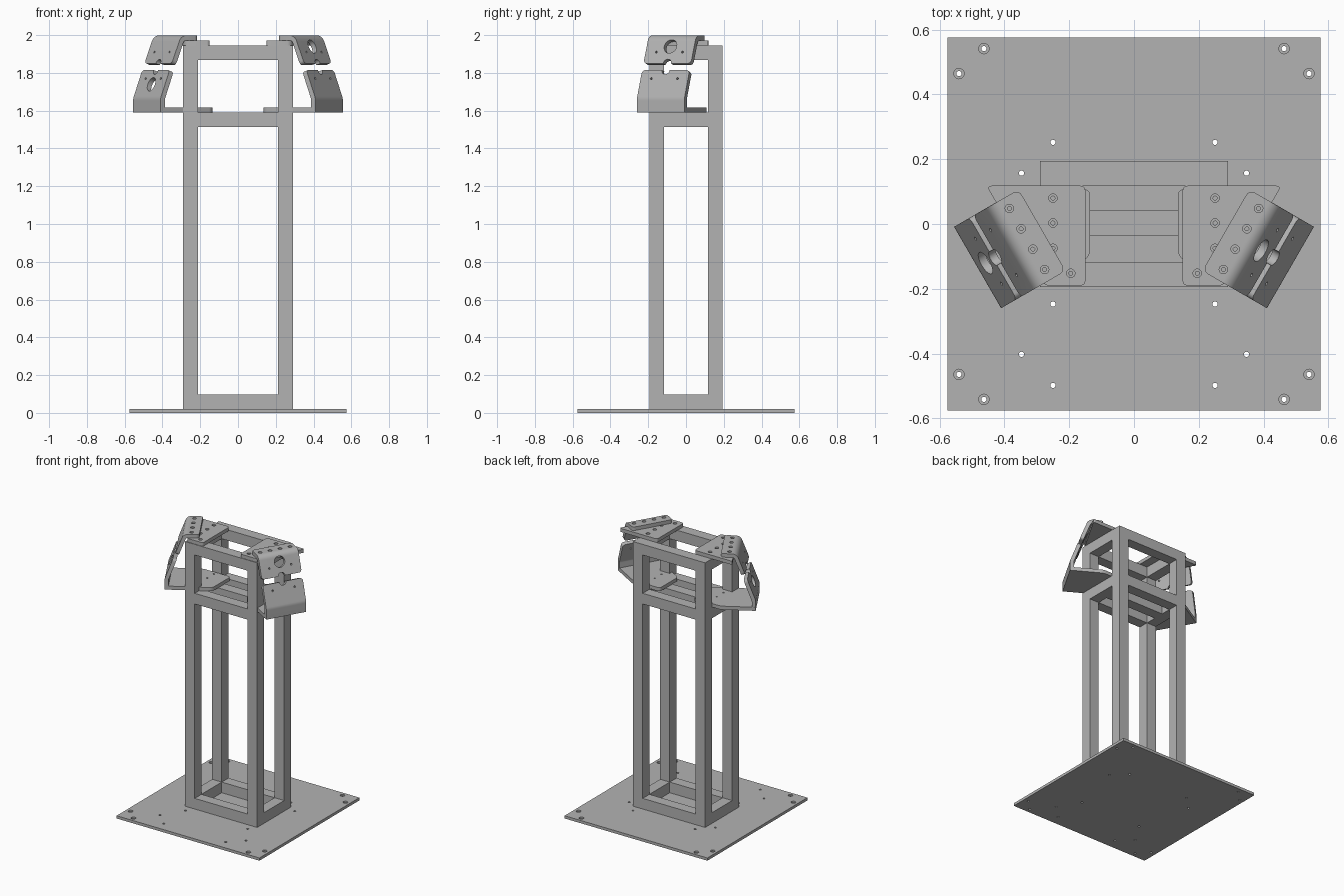
import bpy, bmesh, math
from mathutils import Vector, Matrix

if "Cube" in bpy.data.objects:
    bpy.data.objects.remove(bpy.data.objects["Cube"])

STEEL = bpy.data.materials.new("steel_grey")
STEEL.use_nodes = True
STEEL.diffuse_color = (0.45, 0.45, 0.45, 1)
STEEL.node_tree.nodes["Principled BSDF"].inputs["Base Color"].default_value = (0.45, 0.45, 0.45, 1)

T = 0.026                 # sheet thickness
TUBE = 0.0775             # square tube size
MID, TOP = 1.59, 1.946    # upper faces of the middle and top rails
SLOPE = 0.386             # outward lean of the angled faces
CENTRE, HALF = -0.125, 0.145
Z = Vector((0, 0, 1))
U = Vector((-0.5, -math.sqrt(0.75), 0))   # along the angled bracket
N = Vector((math.sqrt(0.75), -0.5, 0))    # outward from the angled bracket
FACE = (N + Z * SLOPE).normalized()       # normal of the angled faces


def local(u, n, z):
    return U * u + N * n + Z * z


def lean(z):
    return 0.416 + (1.85 - z) * SLOPE


def finish(bm, name):
    bmesh.ops.recalc_face_normals(bm, faces=bm.faces)
    mesh = bpy.data.meshes.new(name)
    bm.to_mesh(mesh)
    bm.free()
    mesh.materials.append(STEEL)
    obj = bpy.data.objects.new(name, mesh)
    bpy.context.collection.objects.link(obj)
    return obj


def prism(name, points, sweep, radius=0, rounded=None):
    """Extrude an outline and round its sheet corners."""
    bm = bmesh.new()
    face = bm.faces.new([bm.verts.new(p) for p in points])
    ext = bmesh.ops.extrude_face_region(bm, geom=[face], use_keep_orig=True)
    bmesh.ops.translate(bm, vec=sweep, verts=[v for v in ext["geom"] if isinstance(v, bmesh.types.BMVert)])
    if radius:
        edges = [e for e in bm.edges if abs(e.calc_length() - T) < 0.0005
                 and (rounded is None or rounded((e.verts[0].co + e.verts[1].co) / 2))]
        bmesh.ops.bevel(bm, geom=edges, offset=radius, segments=5, profile=0.5, affect='EDGES')
    return finish(bm, name)


def drill(obj, holes, radius, axis=Z, depth=0.2):
    """Cut round holes centred on the given points."""
    bm = bmesh.new()
    turn = axis.to_track_quat('Z', 'Y').to_matrix().to_4x4()
    for p in holes:
        bmesh.ops.create_cone(bm, cap_ends=True, segments=24, radius1=radius, radius2=radius,
                              depth=depth, matrix=Matrix.Translation(p) @ turn)
    cutter = finish(bm, "hole_cutter")
    cutter.hide_render = True
    mod = obj.modifiers.new("holes", 'BOOLEAN')
    mod.operation, mod.solver, mod.object = 'DIFFERENCE', 'EXACT', cutter
    mesh = bpy.data.meshes.new_from_object(obj.evaluated_get(bpy.context.evaluated_depsgraph_get()))
    obj.modifiers.clear()
    obj.data = mesh
    bpy.data.objects.remove(cutter)


def bolt_holes(obj, points, top, r=0.006, bore=0.013):
    """Through holes with a shallow counterbore."""
    drill(obj, points, r)
    drill(obj, [Vector((p.x, p.y, top)) for p in points], bore, depth=0.02)


def finish_side(obj, side):
    """Mirror to the right when needed and smooth the bends."""
    if side < 0:
        obj.data.transform(Matrix.Diagonal((-1, 1, 1, 1)))
        obj.data.flip_normals()
    bpy.ops.object.select_all(action='DESELECT')
    obj.select_set(True)
    bpy.context.view_layer.objects.active = obj
    bpy.ops.object.shade_smooth_by_angle(angle=math.radians(30))


def bent_profile(a, b, c, r):
    """Sheet cross-section a-b-c with a rounded bend at b."""
    a, b, c = Vector(a), Vector(b), Vector(c)
    d1, d2 = (a - b).normalized(), (c - b).normalized()
    half = d1.angle(d2) / 2
    mid = b + (d1 + d2).normalized() * r / math.sin(half)
    reach = r / math.tan(half)
    s, e = (b + d1 * reach - mid) / r, (b + d2 * reach - mid) / r
    arc = [s.slerp(e, i / 8) for i in range(9)]
    outer = [a] + [mid + d * r for d in arc] + [c]
    inner = [a - s * T] + [mid + d * (r - T) for d in arc] + [c - e * T]
    return outer + inner[::-1]


# Base plate with its bolt pattern
base = prism("base_plate", [Vector((x, y, 0)) for x, y in
             ((-0.575, -0.575), (0.575, -0.575), (0.575, 0.575), (-0.575, 0.575))], Z * 0.02)
small = ((0.25, 0.252), (0.347, 0.157), (0.25, -0.247), (0.347, -0.402), (0.25, -0.498))
drill(base, [Vector((s * x, y, 0)) for s in (-1, 1) for x, y in small], 0.008)
corners = [Vector((sx * x, sy * y, 0)) for sx in (-1, 1) for sy in (-1, 1)
           for x, y in ((0.54, 0.464), (0.463, 0.541))]
bolt_holes(base, corners, 0.02, 0.008, 0.016)

# Welded tube frame: four posts, three rings of rails and a cross rail
X, Y = 0.29 - TUBE / 2, 0.194 - TUBE / 2
frame = bmesh.new()


def tube(centre, size):
    bmesh.ops.create_cube(frame, size=1, matrix=Matrix.Translation(centre) @ Matrix.Diagonal((*size, 1)))


for sx in (-1, 1):
    for sy in (-1, 1):
        tube((sx * X, sy * Y, (TOP + 0.02) / 2), (TUBE, TUBE, TOP - 0.02))
for top in (0.02 + TUBE, MID, TOP):
    z = top - TUBE / 2
    for s in (-1, 1):
        tube((0, s * Y, z), (2 * X - TUBE, TUBE, TUBE))
        tube((s * X, 0, z), (TUBE, 2 * Y - TUBE, TUBE))
tube((0, 0.003, MID - TUBE / 2), (2 * X - TUBE, TUBE, TUBE))
finish(frame, "tube_frame")

# Mounting plates and angled brackets on both sides
rail_holes = [(0.25, 0.08), (0.25, 0.003), (0.25, -0.075)]
for side, word in ((1, "left"), (-1, "right")):
    # Flat plate on the top rails
    outline = ((0.15, 0.118), (0.15, -0.19), (0.277, -0.19), (0.455, 0.118))
    plate = prism(word + "_top_plate", [Vector((x, y, TOP)) for x, y in outline], Z * T, 0.015)
    bolt_holes(plate, [Vector((x, y, TOP)) for x, y in rail_holes + [(0.195, -0.152)]], TOP + T)
    finish_side(plate, side)

    # Upper bracket, bent down and outward
    roof = TOP + 2 * T
    shape = bent_profile((0.255, roof), (lean(roof), roof), (lean(1.85), 1.85), 0.045)
    upper = prism(word + "_upper_bracket", [local(CENTRE - HALF, n, z) for n, z in shape],
                  U * 2 * HALF, 0.02)
    bolt_holes(upper, [local(CENTRE + (i - 1.5) * 0.0725, 0.309, roof) for i in range(4)], roof)

    # Lower plate resting on the middle rails
    outline = [Vector((0.135, 0.108, MID)), Vector((0.355, 0.108, MID)),
               local(CENTRE - HALF, 0.485, MID), local(CENTRE + HALF, 0.485, MID),
               Vector((0.135, -0.1, MID))]
    plate = prism(word + "_lower_plate", outline, Z * T, 0.02, lambda p: p.dot(N) < 0.4)
    drill(plate, [Vector((x, y, MID)) for x, y in rail_holes], 0.006, depth=0.1)
    finish_side(plate, side)

    # Lower bracket wall, upright at its foot and leaning inward above
    low, high = (0.485, MID + T), (lean(1.815), 1.815)
    shape = bent_profile(low, (0.485, 1.665), high, 0.06)
    lower = prism(word + "_lower_bracket", [local(CENTRE - HALF, n, z) for n, z in shape],
                  U * 2 * HALF, 0.02, lambda p: p.z > 1.75)

    # Beam opening, edge notches and screw holes in the angled faces
    for part, edge, screws, eye in ((upper, 1.85, 1.91, 1.94), (lower, 1.815, 1.77, 1.74)):
        drill(part, [local(CENTRE, lean(edge), edge)], 0.024, FACE)
        drill(part, [local(CENTRE + d, lean(screws), screws) for d in (-0.08, 0.08)], 0.006, FACE)
        if (part is upper) == (side > 0):
            drill(part, [local(CENTRE, lean(eye), eye)], 0.038, FACE)
        finish_side(part, side)
